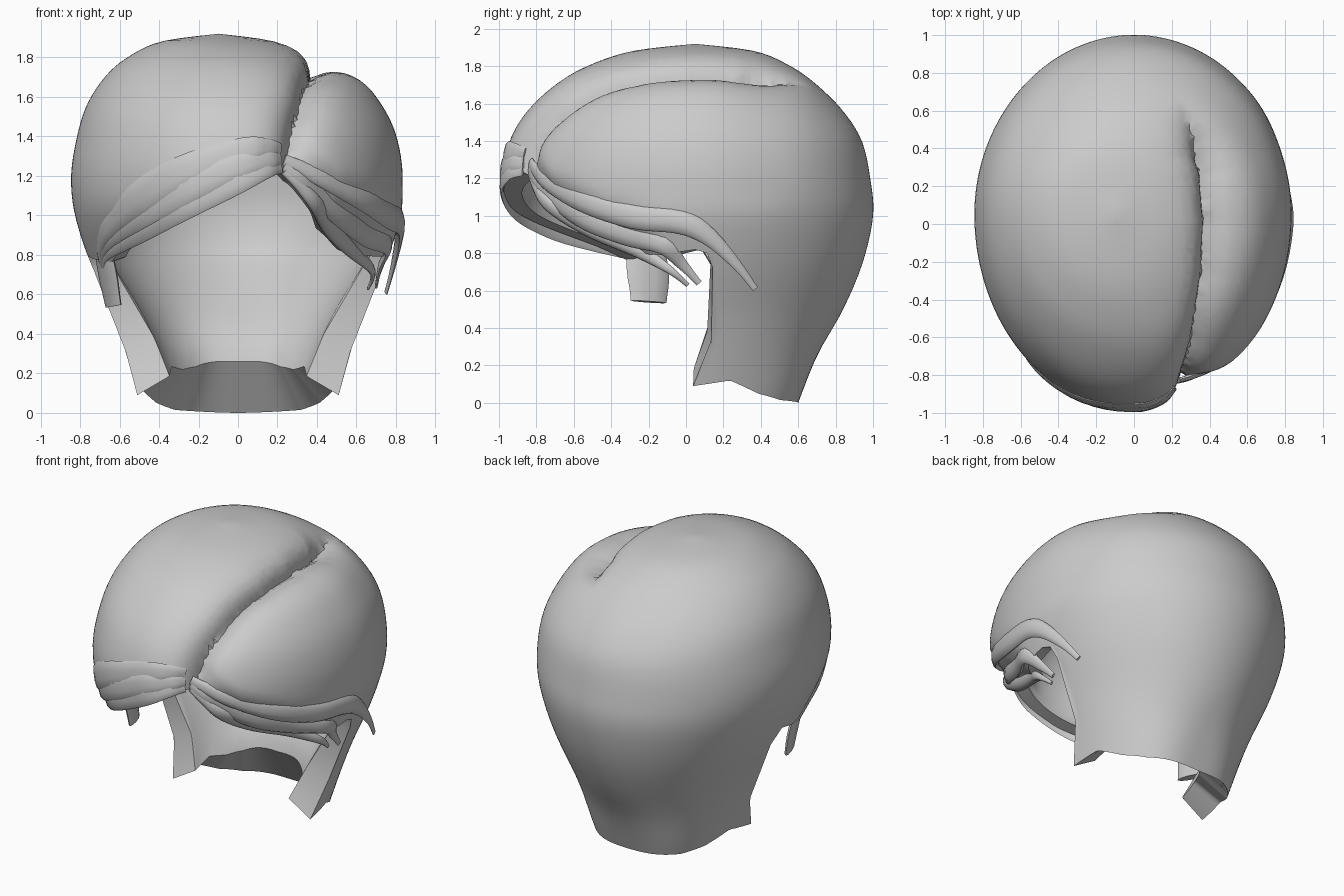
import bpy, bmesh, math
from mathutils import Vector

if "Cube" in bpy.data.objects:
    bpy.data.objects.remove(bpy.data.objects["Cube"])

mat = bpy.data.materials.new("hair_grey")
mat.diffuse_color = (0.6, 0.6, 0.6, 1)
mat.use_nodes = True
mat.node_tree.nodes["Principled BSDF"].inputs["Base Color"].default_value = mat.diffuse_color

# Head profile, rows of: z, half width, centre x, centre y, front y, back y
ROWS = [(0, .495, 0, -.16, -.3, .60), (.25, .555, 0, .02, -.35, .70),
        (.5, .64, 0, .05, -.42, .84), (.75, .745, 0, .05, -.64, .945),
        (1.0, .825, 0, .05, -.93, 1.0), (1.2, .845, 0, .05, -.985, .985),
        (1.4, .815, 0, .05, -.945, .94), (1.56, .755, -.01, .05, -.85, .84),
        (1.7, .655, -.02, .05, -.70, .70), (1.8, .51, -.05, .05, -.53, .56),
        (1.88, .30, -.09, .05, -.29, .37), (1.92, 0, -.1, .05, .05, .05)]
TOP = len(ROWS) - 1
# Hem height by angle (0 = right, 90 = back, 270 = front)
HEM = [(0, .82), (4, .80), (6, .72), (8, .31), (10, .09), (25, .12), (43, .05), (60, .015), (90, 0),
       (120, .015), (137, .05), (155, .12), (170, .09), (172, .31), (174, .72), (178, .82), (187, .79),
       (211, .76), (222, .84), (251, 1.0), (277, 1.18), (286, 1.25),
       (290, 1.23), (300, 1.06), (310, .93), (331, .80), (345, .79), (360, .82)]
# Parting line: y, x
PART = [(-1, .27), (-.9, .29), (-.7, .35), (-.3, .42), (0, .435), (.3, .41), (.48, .35), (.65, .25), (1, .2)]


def lerp_table(table, v):
    for (a, fa), (b, fb) in zip(table, table[1:]):
        if v <= b:
            return fa + (fb - fa) * max(0, (v - a) / (b - a))
    return table[-1][1]


def ramp(v, a, b):
    t = min(1, max(0, (v - a) / (b - a)))
    return t * t * (3 - 2 * t)


def spline(pts, u):
    """Smooth curve through a list of points or rows."""
    i = min(int(u), len(pts) - 2)
    t = u - i
    r = [pts[min(max(i + k, 0), len(pts) - 1)] for k in (-1, 0, 1, 2)]
    return [b + t * .5 * (c - a + t * (2 * a - 5 * b + 4 * c - d + t * (3 * (b - c) + d - a)))
            for a, b, c, d in zip(*r)]


def param_of(z):
    lo, hi = 0, TOP
    for _ in range(30):
        mid = (lo + hi) / 2
        lo, hi = (mid, hi) if spline(ROWS, mid)[0] < z else (lo, mid)
    return lo


def base(p, deg):
    """Plain head surface, squarer at the nape and tucked in under the right fringe."""
    z, w, cx, cy, f, b = spline(ROWS, p)
    deg %= 360
    s, c = math.sin(math.radians(deg)), math.cos(math.radians(deg))
    c = math.copysign(abs(c) ** (1 - .35 * (1 - ramp(z, 0, .5))), c)
    tuck = .13 * (1 - ramp(z - lerp_table(HEM, deg), 0, .33)) * ramp(deg, 290, 312) * (1 - ramp(deg, 325, 350))
    return Vector((cx + (w - tuck) * c, cy + s * ((b - cy) if s > 0 else (cy - f - tuck)), z))


def crease(v, extra=0):
    """Sink the parting, with the right lobe lying lower."""
    d = v.x - lerp_table(PART, v.y)
    fade = ramp(v.z, 1.0, 1.15) * (1 - ramp(v.y, .35, .68))
    depth = .15 * math.exp(d / .07) if d < 0 else .025 * math.exp(-d / .5) + .125 * math.exp(-d / .07)
    depth += extra * math.exp(-(d / .15) ** 2)
    return v - (v - Vector((0, .05, 1.0))).normalized() * depth * fade


def lining(v, deg):
    low = min(1, max(0, (.8 - v.z) / .7))
    k = .9 - .22 * low
    return Vector((v.x * k, .05 + (v.y - .05) * k,
                   1 + (v.z - 1) * .9 + .16 * max(0, math.sin(math.radians(deg))) ** 2 * low))


def finish(name, bm, angle=50):
    bmesh.ops.remove_doubles(bm, verts=bm.verts, dist=.0005)
    me = bpy.data.meshes.new(name)
    bm.to_mesh(me)
    bm.free()
    ob = bpy.data.objects.new(name, me)
    bpy.context.collection.objects.link(ob)
    me.materials.append(mat)
    bpy.ops.object.select_all(action='DESELECT')
    ob.select_set(True)
    bpy.context.view_layer.objects.active = ob
    bpy.ops.object.shade_smooth_by_angle(angle=math.radians(angle))


# Hair shell: outer surface first
N, LOW, UP = 180, 12, 32
bm = bmesh.new()
grid, out = [], []
for i in range(N):
    deg = i * 360 / N
    hem = lerp_table(HEM, deg)
    p0, p1 = param_of(hem), param_of(max(.92, hem + .08))
    ps = [p0 + (p1 - p0) * j / LOW for j in range(LOW)] + [p1 + (TOP - p1) * j / UP for j in range(UP + 1)]
    grid.append([base(p, deg) for p in ps])
    out.append([bm.verts.new(v) for v in grid[-1]])
for i in range(N):
    a, b = out[i], out[(i + 1) % N]
    for j in range(LOW + UP):
        bm.faces.new((a[j], b[j], b[j + 1], a[j + 1]))
# Edge loops along the parting so that it sinks cleanly
for off in (-.16, -.1, -.06, -.03, 0, .03, .06, .1, .16):
    for (y0, x0), (y1, x1) in zip(PART, PART[1:]):
        faces = [f for f in bm.faces if f.calc_center_median().z > 1.1
                 and y0 - .03 < f.calc_center_median().y < y1 + .03
                 and abs(f.calc_center_median().x - x0 - off) < .25]
        geom = list({e for f in faces for e in f.edges} | {v for f in faces for v in f.verts}) + faces
        if faces:
            bmesh.ops.bisect_plane(bm, geom=geom, dist=.002, plane_co=(x0 + off, y0, 0),
                                   plane_no=(y1 - y0, x0 - x1, 0))
bmesh.ops.triangulate(bm, faces=[f for f in bm.faces if len(f.verts) > 4])
for v in bm.verts:
    v.co = crease(v.co)
# Lining and the rim that joins it to the outside
inn = [[bm.verts.new(lining(crease(v, .06 * ramp(j, 2, 12)), i * 360 / N)) for j, v in enumerate(col)]
       for i, col in enumerate(grid)]
for i in range(N):
    k = (i + 1) % N
    for j in range(LOW + UP):
        bm.faces.new((inn[i][j], inn[i][j + 1], inn[k][j + 1], inn[k][j]))
    bm.faces.new((out[i][0], inn[i][0], inn[k][0], out[k][0]))
finish("hair_shell", bm, 32)


def strand(name, path, wide, thick, ends=(.45, .25), sides=10, steps=32):
    """Tapered flat lock; path points are (angle, height) on the head or free (x, y, z)."""
    pts = [crease(base(param_of(p[1]), p[0])) if len(p) == 2 else Vector(p) for p in path]
    last = len(pts) - 1
    bm = bmesh.new()
    rings = []
    for s in range(steps + 1):
        f = s / steps
        u = f * last
        c = Vector(spline(pts, u))
        tan = (Vector(spline(pts, min(u + .05, last))) - Vector(spline(pts, max(u - .05, 0)))).normalized()
        n = Vector((c.x, c.y - .05, (c.z - 1) * .4))
        n = (n - tan * n.dot(tan)).normalized()
        side = tan.cross(n)
        size = 1 - (1 - ends[0]) * (1 - ramp(f, 0, .5)) - (1 - ends[1]) * ramp(f, .55, 1)
        rings.append([bm.verts.new(c + side * wide * size * math.cos(q) + n * thick * size * math.sin(q))
                      for q in (2 * math.pi * k / sides for k in range(sides))])
    for r, t in zip(rings, rings[1:]):
        for k in range(sides):
            bm.faces.new((r[k], r[(k + 1) % sides], t[(k + 1) % sides], t[k]))
    bm.faces.new(rings[0][::-1])
    bm.faces.new(rings[-1])
    bmesh.ops.recalc_face_normals(bm, faces=bm.faces)
    finish(name, bm, 60)


# Right locks, swept back from the parting over the ear
strand("right_upper_lock", [(288, 1.31), (295, 1.26), (306, 1.18), (323, 1.08), (340, 1.0), (355, .97),
                            (.815, .12, .89), (.785, .27, .74), (.75, .37, .61)], .07, .03)
strand("right_middle_lock", [(288, 1.28), (295, 1.2), (304, 1.10), (318, .99), (333, .91), (347, .85),
                             (.72, -.02, .74), (.70, .07, .64)], .07, .03)
strand("right_lower_lock", [(288, 1.25), (294, 1.17), (302, 1.06), (313, .94), (330, .83),
                            (.68, -.1, .72), (.66, .01, .63)], .05, .03)
# Left fringe locks, swept from the parting to the temple
for name, path in (("left_upper_lock", [(286, 1.35), (281, 1.35), (272, 1.33), (252, 1.23), (233, 1.09),
                                        (216, .95), (205, .83), (200, .72)]),
                   ("left_middle_lock", [(286, 1.31), (281, 1.29), (270, 1.25), (252, 1.14), (234, 1.02),
                                         (217, .91), (205, .81), (200, .71)]),
                   ("left_lower_lock", [(286, 1.27), (280, 1.24), (269, 1.17), (251, 1.06), (235, .96),
                                        (219, .87), (206, .79), (200, .70)])):
    strand(name, path, .085, .018)
strand("left_temple_tab", [(-.69, -.22, .86), (-.67, -.21, .76), (-.65, -.2, .65), (-.63, -.2, .54)],
       .12, .025, ends=(.9, .85), steps=8)
